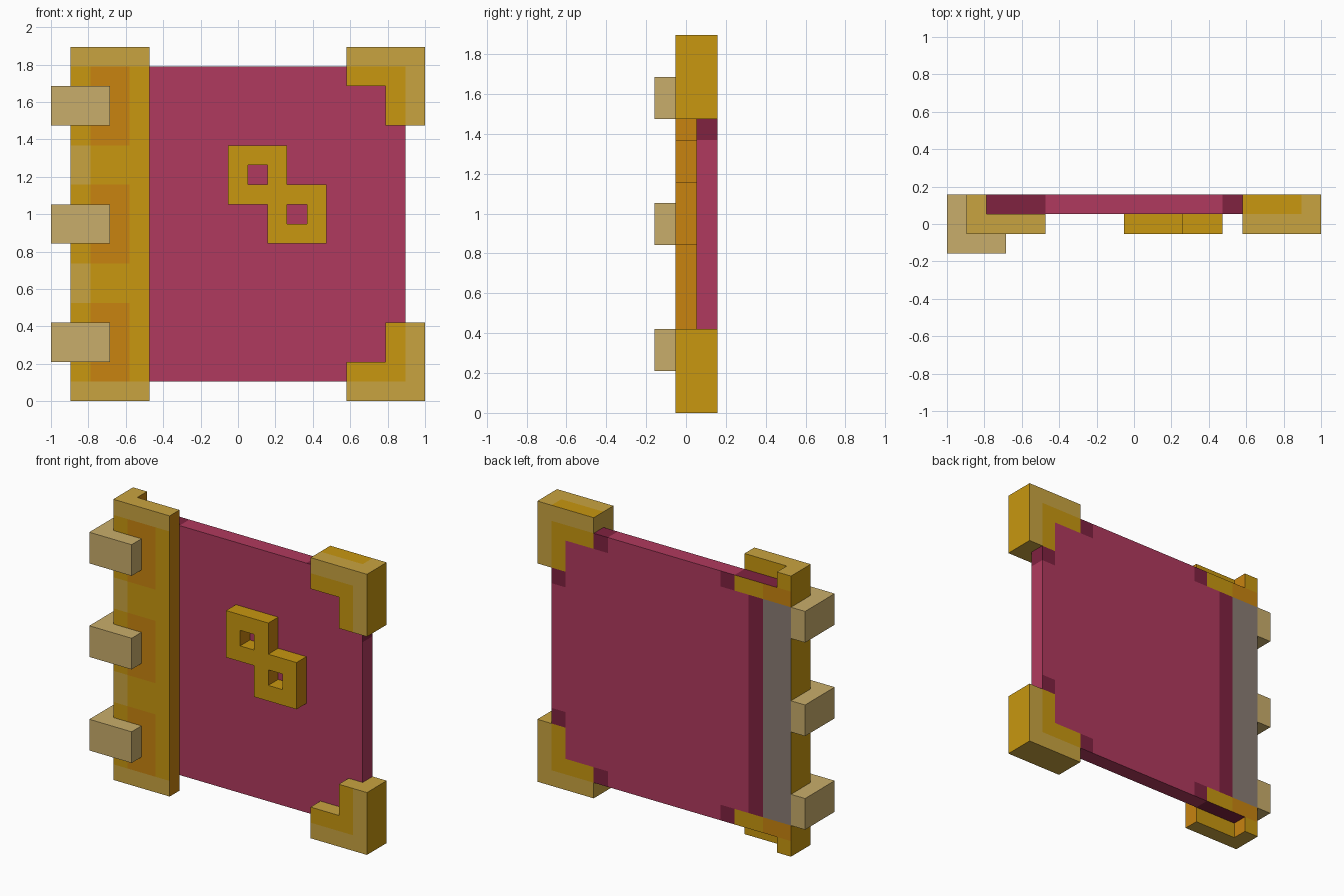
import bpy
import bmesh

if "Cube" in bpy.data.objects:
    bpy.data.objects.remove(bpy.data.objects["Cube"], do_unlink=True)

U = 2 / 19  # size of one block


def linear(c):
    c /= 255
    return c / 12.92 if c <= 0.04045 else ((c + 0.055) / 1.055) ** 2.4


def material(name, *rgb):
    mat = bpy.data.materials.new(name)
    col = (*[linear(c) for c in rgb], 1)
    mat.use_nodes = True
    mat.diffuse_color = col
    bsdf = mat.node_tree.nodes["Principled BSDF"]
    bsdf.inputs["Base Color"].default_value = col
    bsdf.inputs["Roughness"].default_value = 0.8
    return mat


MATS = [
    material("crimson", 176, 58, 94),
    material("dark crimson", 128, 34, 64),
    material("gold", 200, 151, 16),
    material("pale gold", 201, 164, 64),
    material("orange gold", 200, 132, 16),
    material("tan", 201, 174, 107),
    material("warm grey", 138, 125, 116),
]
CRIMSON, DARK, GOLD, PALE, ORANGE, TAN, GREY = range(len(MATS))


def cells(x0, x1, y0, y1, z0, z1):
    return {(x, y, z) for x in range(x0, x1) for y in range(y0, y1) for z in range(z0, z1)}


def build(name, solid, rule):
    """Skin a set of blocks; rule(x, y, z, side) picks the colour of each face."""
    bm = bmesh.new()
    for cell in sorted(solid):
        for axis in range(3):
            for step in (-1, 1):
                near = list(cell)
                near[axis] += step
                if tuple(near) in solid:
                    continue
                corners = []
                for b, c in ((0, 0), (1, 0), (1, 1), (0, 1)):
                    p = list(cell)
                    p[axis] += step > 0
                    p[(axis + 1) % 3] += b
                    p[(axis + 2) % 3] += c
                    corners.append(bm.verts.new(((p[0] - 9.5) * U, (p[1] - 1.5) * U, p[2] * U)))
                face = bm.faces.new(corners if step > 0 else corners[::-1])
                face.material_index = rule(*cell, "-+"[step > 0] + "xyz"[axis])
    bmesh.ops.remove_doubles(bm, verts=bm.verts, dist=U / 100)
    bmesh.ops.dissolve_limit(bm, angle_limit=0.01, verts=bm.verts, edges=bm.edges,
                             delimit={'MATERIAL'})
    mesh = bpy.data.meshes.new(name)
    bm.to_mesh(mesh)
    bm.free()
    for mat in MATS:
        mesh.materials.append(mat)
    obj = bpy.data.objects.new(name, mesh)
    bpy.context.collection.objects.link(obj)
    return obj


# Cover panel, its back painted around the corners and the spine
def panel_rule(x, y, z, side):
    edge = min(z, 17 - z)
    if side == "+y":
        if x >= 15 and (edge == 1 or (x == 17 and edge < 4)):
            return GOLD
        if edge == 1 and x < 5:
            return ORANGE if x < 3 else GOLD
        if (edge == 1 and x in (5, 14)) or (x == 17 and edge == 4):
            return DARK
        if x < 4:
            return GREY if x < 3 else DARK
    if side in ("+z", "-z") and x < 5:
        return DARK
    if (side == "+z" and x == 14) or (side == "+x" and z == 13):
        return DARK
    return CRIMSON


panel = cells(2, 18, 2, 3, 1, 17)
build("cover_panel", panel, panel_rule)


# Corner brackets wrapping the two outer corners
def bracket_rule(x, y, z, side):
    inner = x < 18 and 0 < z < 17
    if side == "+x":
        return GOLD
    if side in ("-y", "+y"):
        return GOLD if inner else PALE
    if side == "+z" and z == 17 and y == 2 and x < 18:
        return GOLD
    return PALE


top = (cells(15, 19, 1, 3, 14, 18) - cells(15, 17, 1, 3, 14, 16)) - panel
bottom = {(x, y, 17 - z) for x, y, z in top}
build("upper_corner_bracket", top, bracket_rule)
build("lower_corner_bracket", bottom, bracket_rule)


# Spine band: front plate with a return along the hinge edge
def band_rule(x, y, z, side):
    edge = min(z, 17 - z)
    beside_hinge = edge > 0 and (z - 1) % 6 < 4
    if side == "-y":
        if edge == 0:
            return PALE
        if x == 1:
            return GOLD if beside_hinge else PALE
        return ORANGE if beside_hinge and x < 4 else GOLD
    if side == "+y" and x == 1 and edge > 0:
        return ORANGE if edge == 1 else GREY
    if side == "+x":
        return ORANGE
    return PALE if side in ("+z", "-z") else GOLD


build("spine_band", cells(1, 5, 1, 2, 0, 18) | cells(1, 2, 2, 3, 0, 18), band_rule)

# Three hinge clasps hooked around the spine
for label, z in (("lower", 2), ("middle", 8), ("upper", 14)):
    clasp = cells(0, 3, 0, 1, z, z + 2) | cells(0, 1, 0, 3, z, z + 2)
    build(label + "_hinge_clasp", clasp, lambda x, y, z, side: TAN)


# Emblem of two overlapping square rings
def ring(x, z):
    return cells(x, x + 3, 1, 2, z, z + 3) - {(x + 1, 1, z + 1)}


build("ring_emblem", ring(9, 10) | ring(11, 8),
      lambda x, y, z, side: ORANGE if side == "+x" else GOLD)
